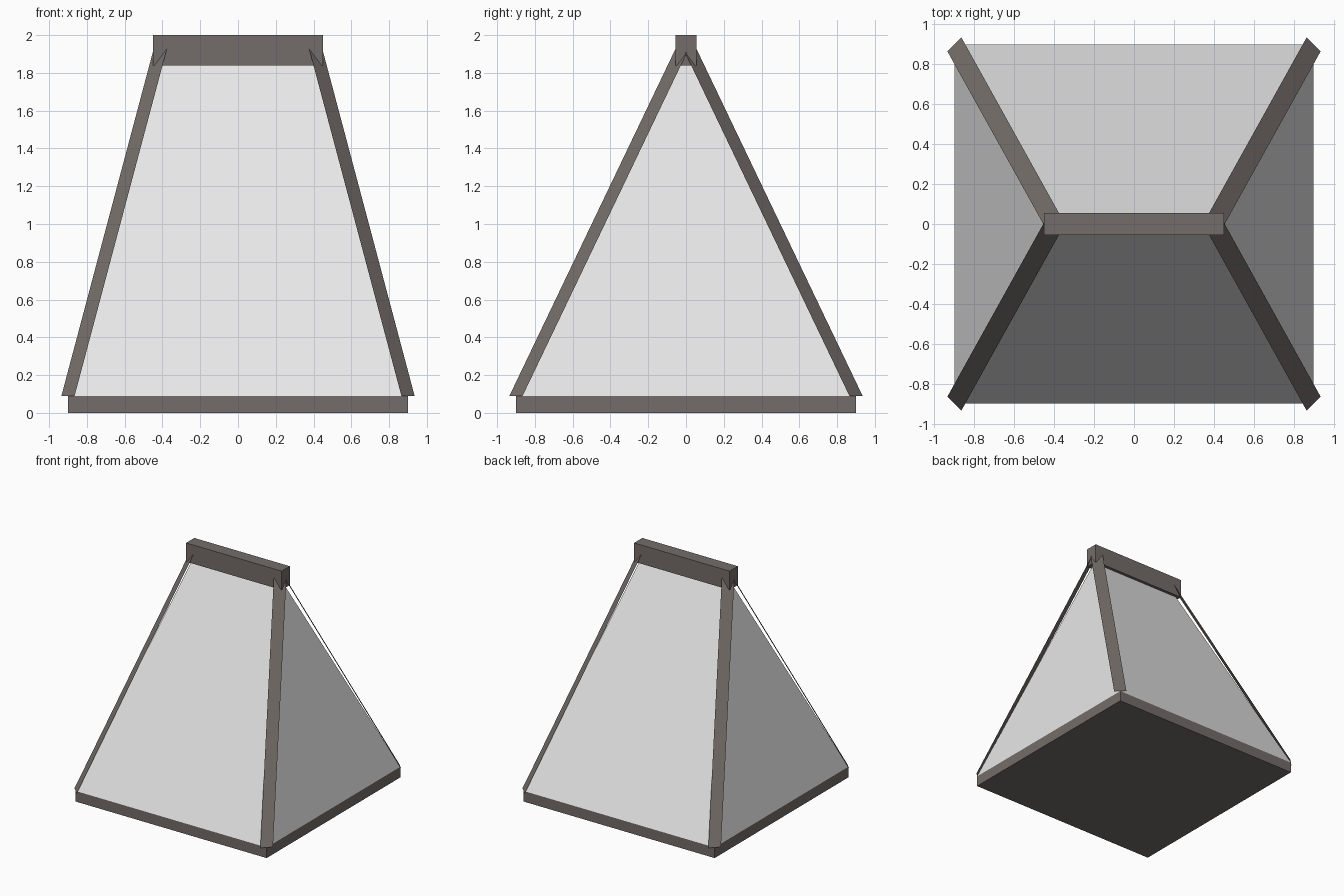
import bpy
import bmesh
from mathutils import Vector

cube = bpy.data.objects.get("Cube")
if cube:
    bpy.data.objects.remove(cube, do_unlink=True)


def make_material(name, rgb):
    mat = bpy.data.materials.new(name)
    mat.use_nodes = True
    mat.diffuse_color = (*rgb, 1)
    mat.node_tree.nodes["Principled BSDF"].inputs["Base Color"].default_value = (*rgb, 1)
    return mat


wood = make_material("weathered_wood", (0.175, 0.153, 0.143))
cloth = make_material("pale_cloth", (0.8, 0.8, 0.8))


def make_object(name, bm, mat):
    mesh = bpy.data.meshes.new(name)
    bm.to_mesh(mesh)
    bm.free()
    mesh.materials.append(mat)
    obj = bpy.data.objects.new(name, mesh)
    bpy.context.collection.objects.link(obj)
    return obj


def make_box(name, size, bottom, mat):
    bm = bmesh.new()
    bmesh.ops.create_cube(bm, size=1)
    bmesh.ops.scale(bm, vec=size, verts=bm.verts)
    bmesh.ops.translate(bm, vec=(0, 0, bottom + size[2] / 2), verts=bm.verts)
    return make_object(name, bm, mat)


BASE = 0.9        # half width of the base
FLOOR = 0.09      # top of the base slab
RIDGE = 0.4       # half length of the ridge line
WALL_TOP = 1.9
STRIP_TOP = 1.97
STRIP_HALF = 0.035

# Base slab and ridge beam
make_box("base_slab", (2 * BASE, 2 * BASE, FLOOR), 0, wood)
make_box("ridge_beam", (0.9, 0.11, 0.16), 1.84, wood)

# Four sloping walls meeting at the ridge
bm = bmesh.new()
fl, fr, br, bl = [bm.verts.new((x * BASE, y * BASE, FLOOR))
                  for x, y in ((-1, -1), (1, -1), (1, 1), (-1, 1))]
left, right = [bm.verts.new((s * RIDGE, 0, WALL_TOP)) for s in (-1, 1)]
for corners in ((fl, fr, right, left), (br, bl, left, right),
                (fr, br, right), (bl, fl, left)):
    bm.faces.new(corners)
make_object("sloping_walls", bm, cloth)

# Flat trim strip along each sloping corner
for sx, side in ((-1, "right"), (1, "left")):
    for sy, end in ((-1, "front"), (1, "back")):
        bm = bmesh.new()
        across = Vector((sx, -sy, 0)) * STRIP_HALF
        foot = Vector((sx * BASE, sy * BASE, FLOOR))
        head = Vector((sx * RIDGE, 0, STRIP_TOP))
        points = [foot - across, foot + across, head + across, head - across]
        face = bm.faces.new([bm.verts.new(p) for p in points])
        face.normal_update()
        if face.normal.dot(Vector((sx, sy, 0))) < 0:
            face.normal_flip()
        make_object(f"{end}_{side}_corner_strip", bm, wood)
